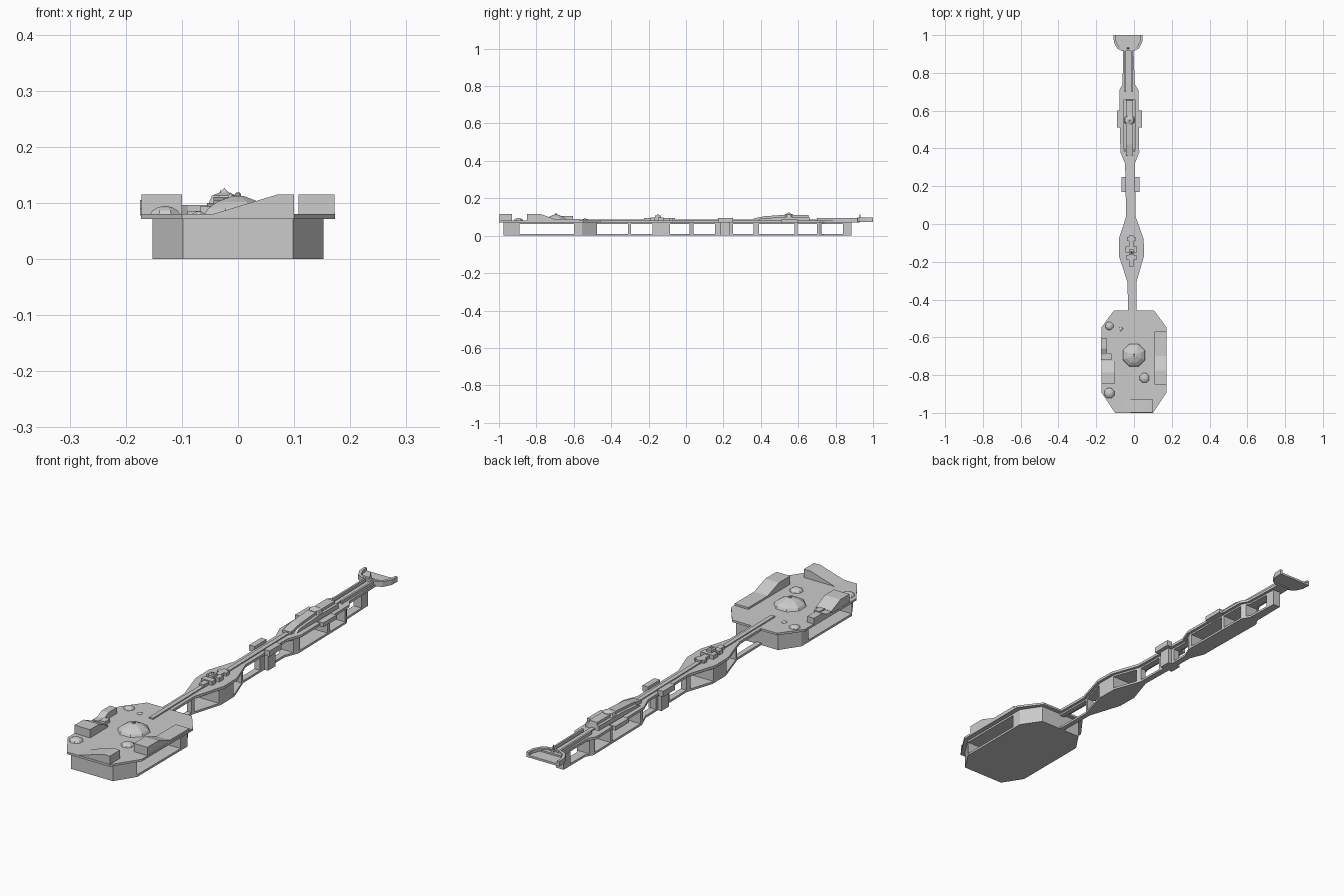
import bpy, bmesh, math

if "Cube" in bpy.data.objects:
    bpy.data.objects.remove(bpy.data.objects["Cube"])


def finish(name, bm):
    bmesh.ops.recalc_face_normals(bm, faces=bm.faces)
    me = bpy.data.meshes.new(name)
    bm.to_mesh(me)
    bm.free()
    ob = bpy.data.objects.new(name, me)
    bpy.context.collection.objects.link(ob)
    return ob


def prism(name, pts, lo, hi, axis="z"):
    """Extrude a 2D outline along an axis (z: xy outline, x: yz, y: xz)."""
    place = {"z": lambda a, b, h: (a, b, h),
             "x": lambda a, b, h: (h, a, b),
             "y": lambda a, b, h: (a, h, b)}[axis]
    bm = bmesh.new()
    low = [bm.verts.new(place(a, b, lo)) for a, b in pts]
    top = [bm.verts.new(place(a, b, hi)) for a, b in pts]
    bm.faces.new(low)
    bm.faces.new(top)
    n = len(pts)
    for i in range(n):
        j = (i + 1) % n
        bm.faces.new((low[i], low[j], top[j], top[i]))
    return finish(name, bm)


def box(name, x0, x1, y0, y1, z0, z1):
    return prism(name, [(x0, y0), (x1, y0), (x1, y1), (x0, y1)], z0, z1)


def lathe(name, x, y, profile, n=8):
    """Faceted turned shape; the last profile point is the apex."""
    bm = bmesh.new()
    rings = [[bm.verts.new((x + r * math.cos(2 * math.pi * (i + .5) / n),
                            y + r * math.sin(2 * math.pi * (i + .5) / n), z))
              for i in range(n)] for r, z in profile[:-1]]
    tip = bm.verts.new((x, y, profile[-1][1]))
    bm.faces.new(rings[0])
    for i in range(n):
        j = (i + 1) % n
        for a, b in zip(rings, rings[1:]):
            bm.faces.new((a[i], a[j], b[j], b[i]))
        bm.faces.new((rings[-1][i], rings[-1][j], tip))
    return finish(name, bm)


def spine(y):
    return -0.016 - 0.016 * y


def width_at(st, y):
    for (ya, wa), (yb, wb) in zip(st, st[1:]):
        if ya <= y <= yb:
            return wa + (wb - wa) * (y - ya) / (yb - ya)
    return st[-1][1]


def strip(name, st, y0, y1, z0, z1, mid=spine):
    """Slab between y0 and y1 whose half width follows the stations."""
    ys = [y0] + [y for y, w in st if y0 < y < y1] + [y1]
    right = [(mid(y) + width_at(st, y), y) for y in ys]
    left = [(mid(y) - width_at(st, y), y) for y in reversed(ys)]
    return prism(name, right + left, z0, z1)


def centre(y):
    return 0.0


# Front platform: wide deck over an open-sided hull
deck_st = [(-1, .10), (-.89, .173), (-.548, .173), (-.457, .105)]
hull_st = [(-.975, .098), (-.89, .152), (-.555, .152), (-.475, .098)]
strip("platform_deck", deck_st, -1, -.457, .071, .08, centre)
strip("platform_floor", hull_st, -.975, -.475, 0, .009, centre)
strip("platform_top_frame", hull_st, -.975, -.475, .063, .072, centre)
strip("platform_front_wall", hull_st, -.975, -.89, .008, .064, centre)
strip("platform_back_wall", hull_st, -.60, -.475, .008, .064, centre)

# Long neck deck with two swellings
neck_st = [(-.5, .023), (-.31, .023), (-.17, .066), (-.08, .066), (.04, .025),
           (.32, .026), (.38, .05), (.71, .05), (.74, .032), (.93, .028)]
strip("neck_deck", neck_st, -.46, .93, .070, .081)
rail_st = [(-.57, .009), (.93, .009)]
strip("neck_centre_rail", rail_st, -.57, .93, .079, .086)

# Neck hull: floor, top frame and solid bulkheads between windows
keel_st = [(y, w - .012) for y, w in neck_st]
strip("neck_floor", keel_st, -.48, .885, 0, .009)
strip("neck_top_frame", keel_st, -.48, .885, .063, .071)
for a, b in [(-.31, -.295), (-.18, -.085), (.02, .04), (.155, .25), (.36, .39),
             (.58, .595), (.70, .725), (.84, .885)]:
    strip("neck_bulkhead", keel_st, a, b, .008, .064)

# Domes on the platform
lathe("main_dome", 0, -.695, [(.065, .079), (.058, .09), (.04, .102),
                              (.012, .112), (.006, .112), (.005, .118), (0, .119)])
for x, y, r in [(-.13, -.54, .023), (-.07, -.555, .012),
                (.055, -.815, .028), (-.13, -.895, .029)]:
    lathe("small_dome", x, y, [(r, .079), (r * .85, .079 + r * .25),
                               (r * .5, .079 + r * .45), (0, .079 + r * .55)])

# Ramped deck houses
prism("right_ramp_house", [(-.85, .078), (-.85, .115), (-.775, .115), (-.70, .088),
                           (-.57, .088), (-.57, .078)], .108, .172, "x")
prism("left_ramp_house", [(-.845, .078), (-.845, .115), (-.785, .115),
                          (-.725, .088), (-.725, .078)], -.172, -.10, "x")
prism("left_low_house", [(-.72, .078), (-.72, .09), (-.69, .09), (-.66, .105),
                         (-.605, .105), (-.605, .078)], -.175, -.143, "x")
box("left_step", -.145, -.118, -.72, -.685, .078, .095)
prism("front_ramp_house", [(.10, .078), (.10, .115), (.07, .115), (-.045, .080),
                           (-.055, .078)], -.998, -.93, "y")

# Small tower on the first swelling
c = spine(-.14)
for y0, y1, w, h in [(-.225, -.06, .012, .094), (-.19, -.165, .026, .098),
                     (-.15, -.12, .03, .098), (-.09, -.07, .022, .094),
                     (-.165, -.135, .012, .108)]:
    box("swelling_tower", c - w, c + w, y0, y1, .079, h)
lathe("swelling_mast", c, -.15, [(.008, .107), (0, .119)], 4)

# Side lockers in the middle of the neck
for s in (-1, 1):
    x = spine(.21) + s * .035
    box("neck_locker", x - .013, x + .013, .17, .25, .07, .094)
box("neck_locker_hull", spine(.21) - .03, spine(.21) + .03, .185, .235, 0, .072)

# Long cabin on the second swelling
c = spine(.52)
for s in (-1, 1):
    x = c + s * .052
    box("cabin_side_pod", x - .014, x + .014, .51, .60, .068, .086)
prism("cabin", [(.36, .08), (.36, .092), (.42, .104), (.52, .111), (.655, .111),
                (.66, .08)], c - .019, c + .019, "x")
for s in (-1, 1):
    x = c + s * .025
    prism("cabin_side", [(.38, .08), (.40, .092), (.52, .1), (.66, .1), (.66, .08)],
          x - .006, x + .006, "x")
lathe("cabin_turret", c, .55, [(.03, .1), (.024, .113), (.008, .119), (0, .127)])

# Twin rails to the tip
for s in (-1, 1):
    prism("tip_rail", [(spine(y) + s * .019 + d, y) for y, d in
                       [(.70, -.004), (.70, .004), (.93, .004), (.93, -.004)]],
          .079, .094)

# Cup-shaped tip with raised rim
c = spine(.97)
half = [(.077, 1), (.075, .962), (.058, .93), (.035, .917)]
outer = [(c + x, y) for x, y in half] + [(c - x, y) for x, y in reversed(half)]
inner = [(c + (x - c) * .86, 1 if y == 1 else y + .01) for x, y in outer]
prism("tip_plate", outer, .074, .083)
prism("tip_rim", outer + inner[::-1], .082, .096)
box("tip_inner_step", c - .045, c + .045, .927, .945, .082, .09)
lathe("tip_spike", c, .93, [(.008, .09), (.004, .1), (0, .125)], 4)
